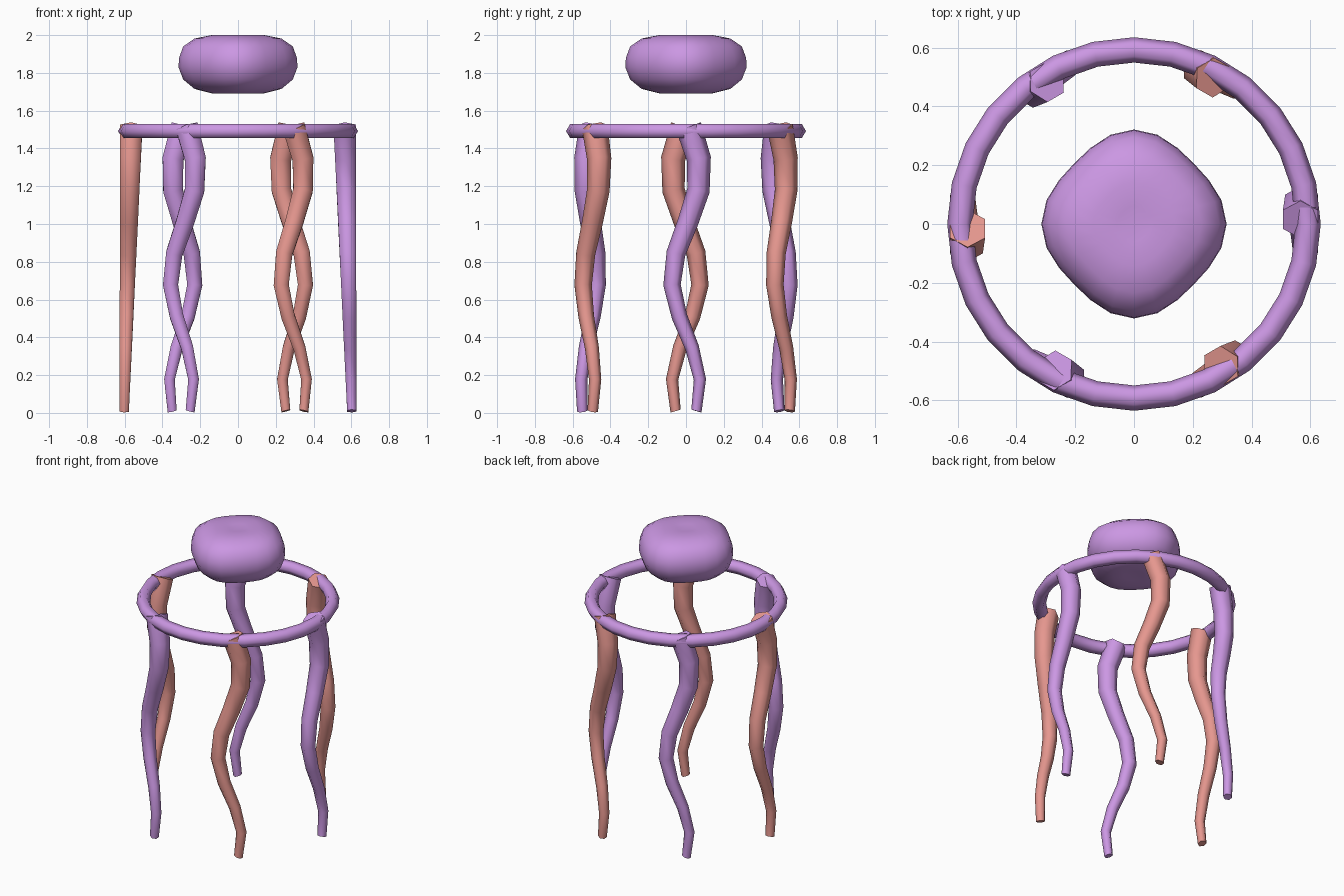
import bpy, bmesh
from math import sin, cos, pi, radians
from mathutils import Vector, Matrix

cube = bpy.data.objects.get("Cube")
if cube:
    bpy.data.objects.remove(cube, do_unlink=True)


def make_material(name, rgb):
    mat = bpy.data.materials.new(name)
    mat.use_nodes = True
    color = (*rgb, 1)
    mat.diffuse_color = color
    mat.node_tree.nodes["Principled BSDF"].inputs["Base Color"].default_value = color
    return mat


purple = make_material("soft purple", (0.60, 0.31, 0.77))
coral = make_material("dusty coral", (0.79, 0.31, 0.275))


def finish(bm, name, mat, angle):
    bmesh.ops.recalc_face_normals(bm, faces=bm.faces)
    mesh = bpy.data.meshes.new(name)
    bm.to_mesh(mesh)
    bm.free()
    obj = bpy.data.objects.new(name, mesh)
    bpy.context.collection.objects.link(obj)
    mesh.materials.append(mat)
    bpy.ops.object.select_all(action="DESELECT")
    obj.select_set(True)
    bpy.context.view_layer.objects.active = obj
    bpy.ops.object.shade_smooth_by_angle(angle=radians(angle))
    return obj


def bridge(bm, a, b):
    n = len(a)
    for i in range(n):
        j = (i + 1) % n
        bm.faces.new((a[i], a[j], b[j], b[i]))


# Head: squashed, four-lobed blob lofted from a side profile
SEG = 24
profile = [(0.06, 1.695), (0.14, 1.692), (0.23, 1.715), (0.29, 1.765), (0.315, 1.83),
           (0.312, 1.88), (0.29, 1.94), (0.23, 1.982), (0.14, 2.0), (0.06, 1.995)]
bm = bmesh.new()
loops = []
for r, z in profile:
    loop = []
    for i in range(SEG):
        a = 2 * pi * i / SEG
        f = r * (0.955 + 0.045 * cos(4 * a))
        loop.append(bm.verts.new((f * cos(a), 1.02 * f * sin(a), z)))
    loops.append(loop)
for a, b in zip(loops, loops[1:]):
    bridge(bm, a, b)
for loop, z in ((loops[0], 1.697), (loops[-1], 1.992)):
    pole = bm.verts.new((0, 0, z))
    for i in range(SEG):
        bm.faces.new((loop[i], loop[(i + 1) % SEG], pole))
finish(bm, "head", purple, 60)

# Ring: six-sided torus
bm = bmesh.new()
loops = []
for i in range(28):
    a = 2 * pi * i / 28
    loop = []
    for k in range(6):
        t = k * pi / 3
        r = 0.592 + 0.043 * cos(t)
        loop.append(bm.verts.new((r * cos(a), r * sin(a), 1.492 + 0.043 * sin(t))))
    loops.append(loop)
for i in range(28):
    bridge(bm, loops[i], loops[(i + 1) % 28])
finish(bm, "ring", purple, 65)


# Tentacles: tapered six-sided tubes that sway along the ring
def sway_point(t):
    return Vector((0.566 + 0.036 * t, 0.075 * sin(0.2 + 8.4 * t), 1.512 - 1.502 * t))


def tentacle(name, angle, mat, steps=9):
    bm = bmesh.new()
    loops = []
    for i in range(steps + 1):
        t = i / steps
        along = (sway_point(t + 0.01) - sway_point(t - 0.01)).normalized()
        side = along.cross(Vector((1, 0, 0))).normalized()
        out = side.cross(along)
        radius = 0.069 - 0.041 * t
        loops.append([bm.verts.new(sway_point(t) + radius * (cos(k * pi / 3) * side + sin(k * pi / 3) * out))
                      for k in range(6)])
    for a, b in zip(loops, loops[1:]):
        bridge(bm, a, b)
    bm.faces.new(loops[0])
    bm.faces.new(loops[-1])
    bm.transform(Matrix.Rotation(angle, 4, "Z"))
    finish(bm, name, mat, 65)


places = ["left", "back_left", "back_right", "right", "front_right", "front_left"]
for i, place in enumerate(places):
    tentacle(place + "_tentacle", i * pi / 3, coral if i % 2 else purple)
